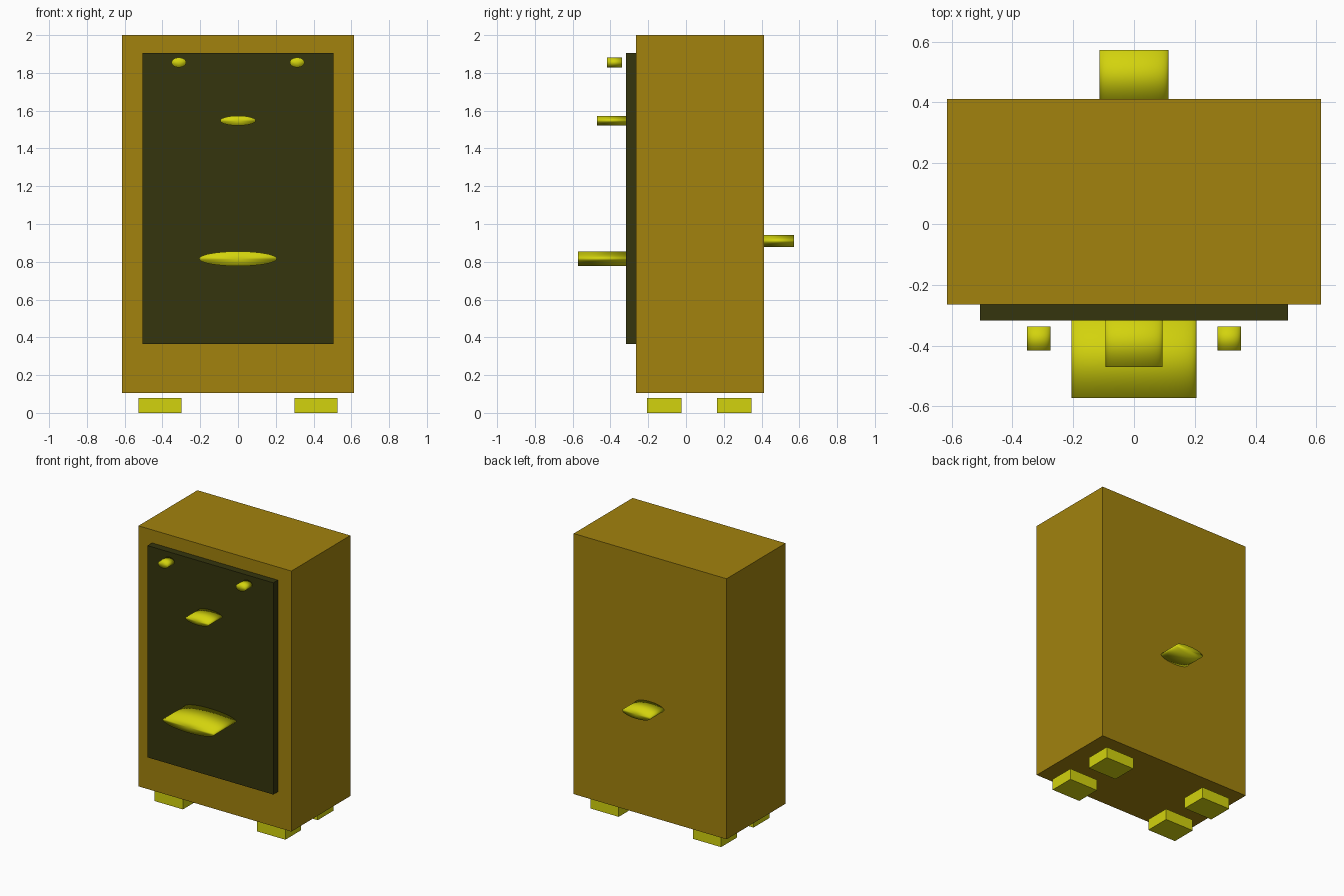
import bpy, bmesh, math

if "Cube" in bpy.data.objects:
    bpy.data.objects.remove(bpy.data.objects["Cube"])


def material(name, rgb):
    m = bpy.data.materials.new(name)
    m.diffuse_color = (*rgb, 1)
    m.use_nodes = True
    m.node_tree.nodes["Principled BSDF"].inputs["Base Color"].default_value = m.diffuse_color
    return m


WOOD = material("ochre wood", (0.36, 0.225, 0.004))
PANEL = material("dark olive", (0.035, 0.035, 0.004))
YELLOW = material("yellow", (0.65, 0.65, 0.004))


def add_object(name, bm, mat):
    bmesh.ops.recalc_face_normals(bm, faces=bm.faces)
    mesh = bpy.data.meshes.new(name)
    bm.to_mesh(mesh)
    bm.free()
    mesh.materials.append(mat)
    ob = bpy.data.objects.new(name, mesh)
    bpy.context.collection.objects.link(ob)
    return ob


def box(name, x, y, z, mat):
    """Box from (min, max) ranges."""
    bm = bmesh.new()
    bmesh.ops.create_cube(bm, size=1)
    for v in bm.verts:
        for i, (lo, hi) in enumerate((x, y, z)):
            v.co[i] = (lo + hi) / 2 + v.co[i] * (hi - lo)
    return add_object(name, bm, mat)


def oval_rod(name, x, z, rx, rz, y0, y1, mat, sides=48):
    """Smooth elliptical rod along y with fan caps."""
    bm = bmesh.new()
    rings, hubs = [], []
    for y in (y0, y1):
        rings.append([bm.verts.new((x + rx * math.cos(2 * math.pi * i / sides), y,
                                    z + rz * math.sin(2 * math.pi * i / sides)))
                      for i in range(sides)])
        hubs.append(bm.verts.new((x, y, z)))
    a, b = rings
    for i in range(sides):
        j = (i + 1) % sides
        bm.faces.new((a[i], a[j], b[j], b[i]))
        bm.faces.new((hubs[0], a[j], a[i]))
        bm.faces.new((hubs[1], b[i], b[j]))
    for f in bm.faces:
        f.smooth = True
    return add_object(name, bm, mat)


# Cabinet and raised front door
box("cabinet_body", (-0.615, 0.615), (-0.265, 0.412), (0.105, 2.0), WOOD)
box("front_panel", (-0.506, 0.506), (-0.317, -0.265), (0.365, 1.905), PANEL)

# Feet and top knobs, mirrored left and right
for side, s in (("left", -1), ("right", 1)):
    x = sorted((s * 0.298, s * 0.526))
    box(f"front_foot_{side}", x, (-0.207, -0.025), (0, 0.08), YELLOW)
    box(f"back_foot_{side}", x, (0.165, 0.348), (0, 0.08), YELLOW)
    oval_rod(f"top_knob_{side}", s * 0.313, 1.855, 0.039, 0.026, -0.417, -0.338, YELLOW)

# Oval shelves on the front and handle on the back
oval_rod("upper_front_handle", 0, 1.547, 0.094, 0.026, -0.471, -0.311, YELLOW)
oval_rod("lower_front_handle", 0, 0.816, 0.206, 0.039, -0.572, -0.311, YELLOW)
oval_rod("back_handle", 0, 0.91, 0.113, 0.032, 0.405, 0.572, YELLOW)
